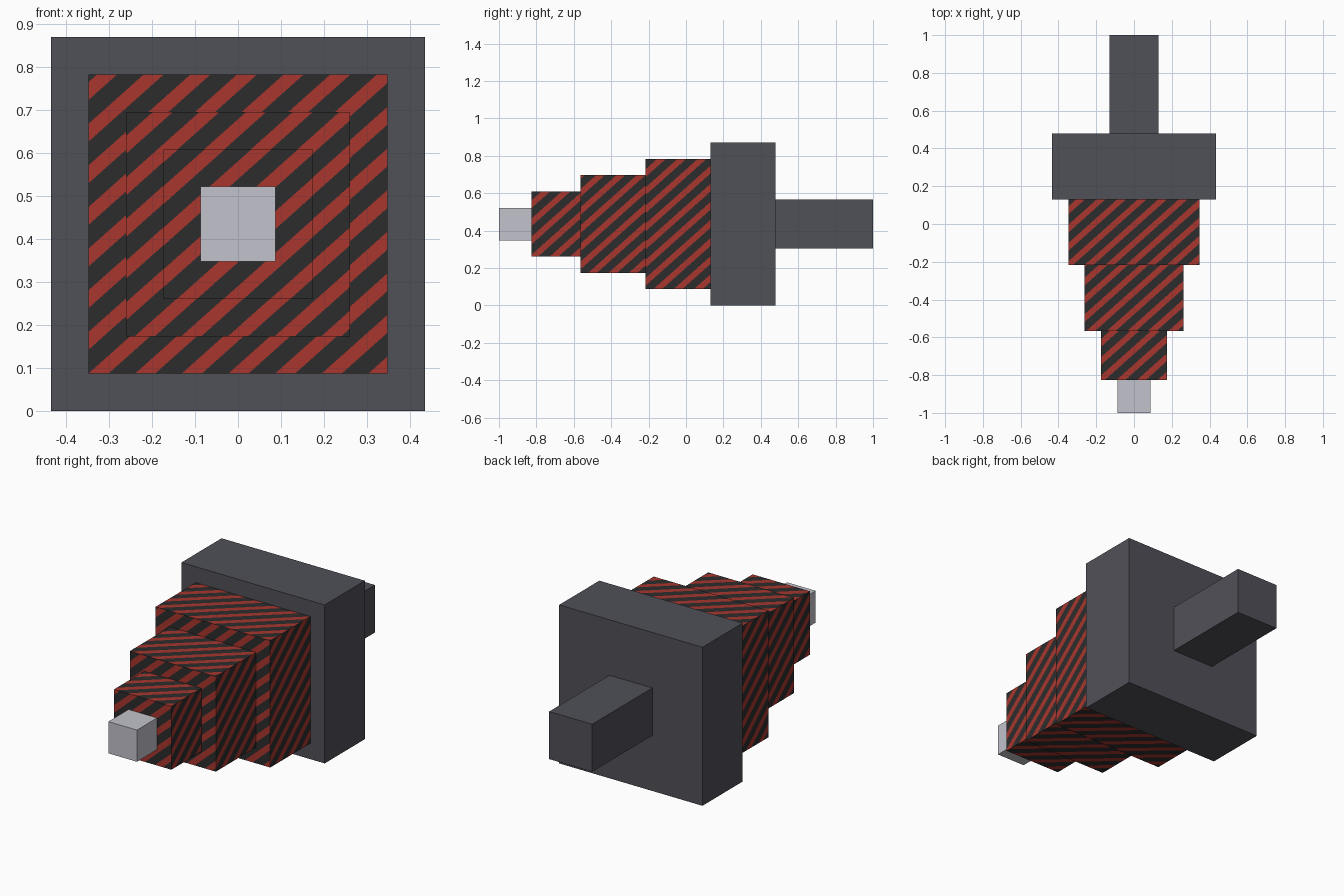
import bpy
import bmesh
import math
from mathutils import Vector

if "Cube" in bpy.data.objects:
    bpy.data.objects.remove(bpy.data.objects["Cube"])

U = 2 / 23                  # building unit
MID = 5 * U                 # height of the long axis
PITCH_X, PITCH_Y, RED_SHARE = 0.1085, 0.0968, 0.43


def material(name, rgb):
    m = bpy.data.materials.new(name)
    lin = [((c / 255 + 0.055) / 1.055) ** 2.4 for c in rgb]
    m.diffuse_color = (*lin, 1)
    m.use_nodes = True
    m.node_tree.nodes["Principled BSDF"].inputs["Base Color"].default_value = m.diffuse_color
    return m


GREY = material("dark_grey", (80, 80, 88))
SILVER = material("light_grey", (194, 194, 204))
BLACK = material("stripe_black", (44, 44, 44))
RED = material("stripe_red", (168, 54, 46))


def stripe_faces(bm, offset):
    """Cut diagonal bands into every side, rising to the right seen from outside."""
    sides = [Vector(v) for v in ((0, -1, 0), (1, 0, 0), (-1, 0, 0),
                                 (0, 0, 1), (0, 0, -1), (0, 1, 0))]
    for n in sides:
        right = Vector((1, 0, 0)) if abs(n.z) > 0.5 else Vector((0, 0, 1)).cross(n)
        up = n.cross(right)
        grad = right / PITCH_X - up / PITCH_Y

        def side_faces():
            bm.normal_update()
            return [f for f in bm.faces if f.normal.dot(n) > 0.9]

        values = [v.co.dot(grad) for f in side_faces() for v in f.verts]
        lo, hi = min(values), max(values)
        for k in range(math.floor(lo) - 1, math.ceil(hi) + 1):
            for level in (k + offset, k + offset + RED_SHARE):
                if not lo < level < hi:
                    continue
                faces = side_faces()
                edges = {e for f in faces for e in f.edges}
                verts = {v for f in faces for v in f.verts}
                bmesh.ops.bisect_plane(
                    bm, geom=list(verts) + list(edges) + faces, dist=1e-6,
                    plane_co=grad * (level / grad.length_squared), plane_no=grad)
        for f in side_faces():
            phase = f.calc_center_median().dot(grad) - offset
            f.material_index = 1 if phase % 1 < RED_SHARE else 0


def block(name, width, y0, y1, mats, offset=None):
    """Square block on the long axis; sizes in building units."""
    bm = bmesh.new()
    bmesh.ops.create_cube(bm, size=1)
    bmesh.ops.scale(bm, vec=(width * U, (y1 - y0) * U, width * U), verts=bm.verts)
    if offset is not None:
        stripe_faces(bm, offset)
    mesh = bpy.data.meshes.new(name)
    bm.to_mesh(mesh)
    bm.free()
    for m in mats:
        mesh.materials.append(m)
    ob = bpy.data.objects.new(name, mesh)
    ob.location = (0, (y0 + y1) / 2 * U - 1, MID)
    bpy.context.collection.objects.link(ob)


# Pale tip, three striped steps, base plate and rear shaft, front to back
block("tip", 2, 0, 2, [SILVER])
block("small_striped_step", 4, 2, 5, [BLACK, RED], 0.49)
block("middle_striped_step", 6, 5, 9, [BLACK, RED], 0.48)
block("large_striped_step", 8, 9, 13, [BLACK, RED], 0.385)
block("base_plate", 10, 13, 17, [GREY])
block("rear_shaft", 3, 17, 23, [GREY])
